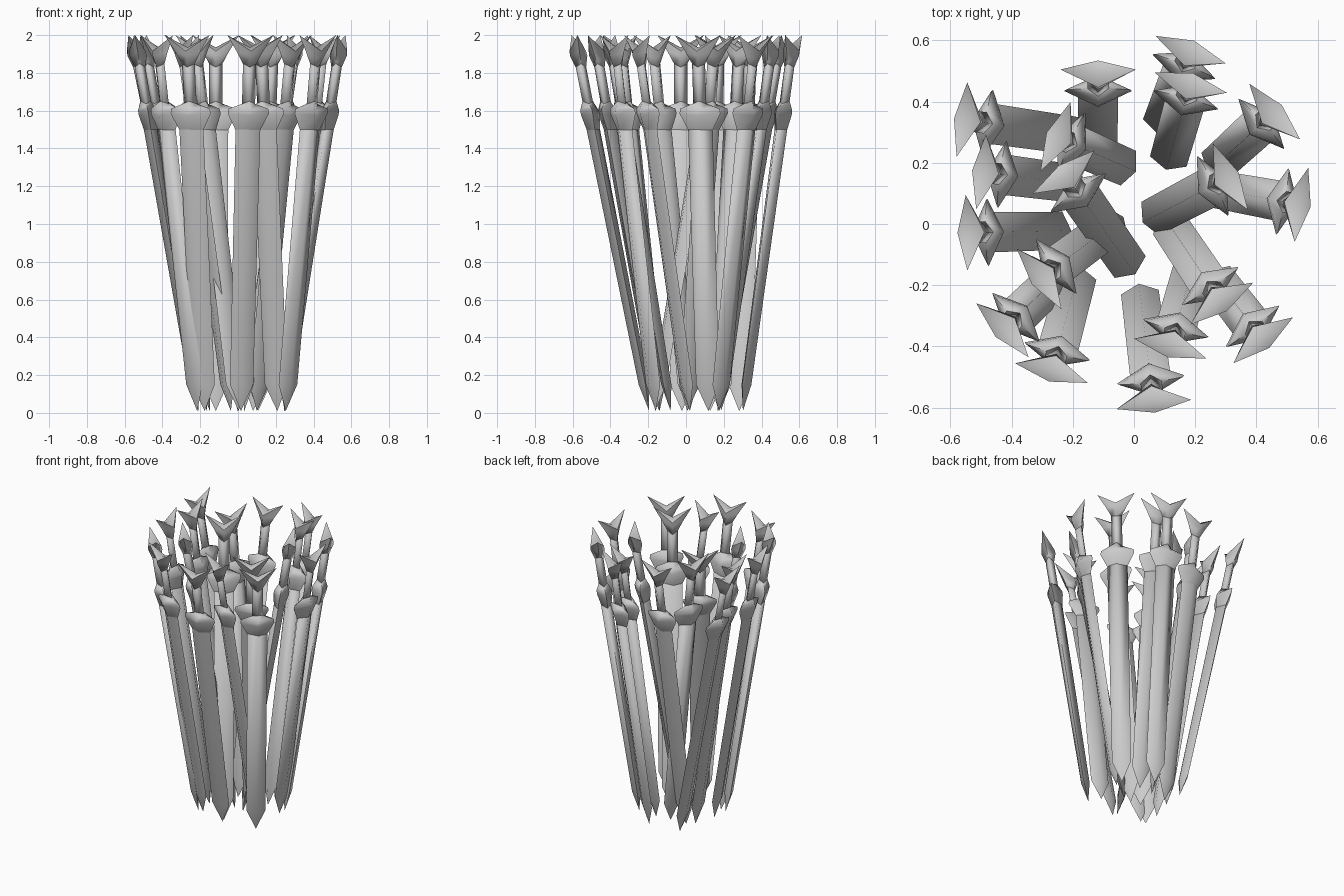
import bpy, math
from mathutils import Vector

# Sword outline, bottom to top: (side z, half width, face z, half thickness)
BLADE = [(0.15, 0.062, 0.15, 0.028), (1.52, 0.066, 1.52, 0.036)]
GUARD = [(1.49, 0.062, 1.49, 0.034), (1.585, 0.110, 1.575, 0.050),
         (1.61, 0.106, 1.60, 0.050), (1.635, 0.038, 1.65, 0.028)]
HANDLE = [(1.60, 0.035, 1.60, 0.028), (1.88, 0.035, 1.88, 0.028)]
POMMEL = [(1.85, 0.036, 1.83, 0.028), (1.91, 0.068, 1.89, 0.046),
          (2.0, 0.123, 1.915, 0.044)]

# Two pommel wing tips as seen from above, and the outward lean of the sword
SWORDS = [
    (-0.24, 0.505, 0.005, 0.505, 0.34), (0.07, 0.615, 0.30, 0.525, 0.29),
    (0.07, 0.495, 0.30, 0.43, 0.29), (0.38, 0.455, 0.54, 0.28, 0.29),
    (0.26, 0.26, 0.37, 0.05, 0.32), (0.57, 0.185, 0.525, -0.06, 0.31),
    (0.325, -0.455, 0.52, -0.305, 0.28), (0.19, -0.325, 0.385, -0.195, 0.34),
    (0.0, -0.375, 0.237, -0.44, 0.34), (-0.055, -0.605, 0.185, -0.575, 0.40),
    (-0.39, -0.455, -0.15, -0.52, 0.36), (-0.51, -0.265, -0.35, -0.43, 0.30),
    (-0.38, -0.085, -0.24, -0.275, 0.34), (-0.545, -0.147, -0.55, 0.09, 0.34),
    (-0.515, 0.055, -0.485, 0.287, 0.34), (-0.58, 0.22, -0.545, 0.463, 0.42),
    (-0.30, 0.186, -0.213, 0.386, 0.28), (-0.33, 0.10, -0.13, 0.24, 0.41),
]


def part(name, rings, place, bottom, top, angle):
    """Diamond-section loft, closed by a point at each end."""
    verts = [place(0, 0, bottom)]
    for zs, w, zf, t in rings:
        verts += [place(w, 0, zs), place(0, t, zf), place(-w, 0, zs), place(0, -t, zf)]
    verts.append(place(0, 0, top))
    last, n = len(verts) - 1, len(rings)
    faces = []
    for i in range(4):
        j = (i + 1) % 4
        faces.append((0, 1 + j, 1 + i))
        for k in range(n - 1):
            a, b = 1 + 4 * k, 5 + 4 * k
            faces.append((a + i, a + j, b + j, b + i))
        faces.append((last - 4 + i, last - 4 + j, last))
    mesh = bpy.data.meshes.new(name)
    mesh.from_pydata(verts, [], faces)
    obj = bpy.data.objects.new(name, mesh)
    bpy.context.collection.objects.link(obj)
    bpy.ops.object.select_all(action='DESELECT')
    obj.select_set(True)
    bpy.context.view_layer.objects.active = obj
    bpy.ops.object.shade_smooth_by_angle(angle=math.radians(angle))


for i, (x1, y1, x2, y2, lean) in enumerate(SWORDS, 1):
    a, b = Vector((x1, y1, 0)), Vector((x2, y2, 0))
    centre = (a + b) / 2
    side = (b - a).normalized()
    out = Vector((-side.y, side.x, 0))
    if out.dot(centre) < 0:
        out = -out
        side = -side

    # Lean each sword outward across its flat face
    def place(w, t, z):
        return centre + side * w + out * (t - lean * (1 - z / 2)) + Vector((0, 0, z))

    part(f"blade_{i}", BLADE, place, 0.01, 1.53, 80)
    part(f"guard_{i}", GUARD, place, 1.44, 1.655, 80)
    part(f"handle_{i}", HANDLE, place, 1.59, 1.89, 80)
    part(f"pommel_{i}", POMMEL, place, 1.82, 1.935, 80)
